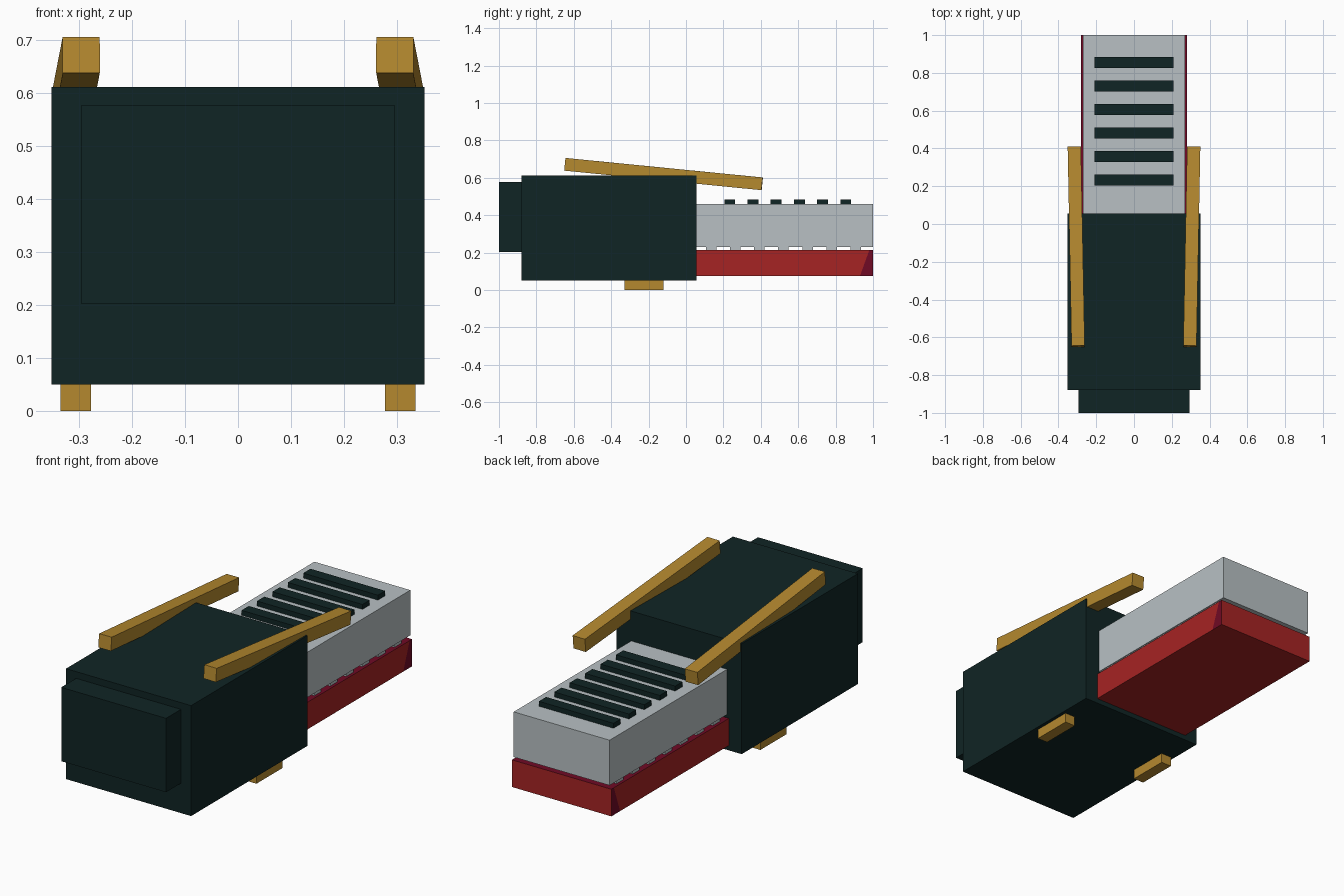
import bpy
import bmesh
from math import radians
from mathutils import Vector

cube = bpy.data.objects.get("Cube")
if cube:
    bpy.data.objects.remove(cube, do_unlink=True)


def material(name, rgb):
    mat = bpy.data.materials.new(name)
    mat.use_nodes = True
    mat.diffuse_color = (*rgb, 1)
    mat.node_tree.nodes["Principled BSDF"].inputs["Base Color"].default_value = (*rgb, 1)
    return mat


dark = material("dark teal", (0.005, 0.018, 0.018))
gold = material("gold", (0.46, 0.25, 0.028))
silver = material("silver grey", (0.48, 0.53, 0.55))
red = material("red", (0.38, 0.017, 0.017))
crimson = material("deep crimson", (0.16, 0.003, 0.018))


def box(name, mat, x, y, z, rotation=(0, 0, 0)):
    """Box from (min, max) ranges on each axis, turned about its centre."""
    ranges = (x, y, z)
    size = Vector([b - a for a, b in ranges])
    bm = bmesh.new()
    bmesh.ops.create_cube(bm, size=1)
    bmesh.ops.scale(bm, vec=size, verts=bm.verts)
    mesh = bpy.data.meshes.new(name)
    bm.to_mesh(mesh)
    bm.free()
    mesh.materials.append(mat)
    obj = bpy.data.objects.new(name, mesh)
    obj.location = [(a + b) / 2 for a, b in ranges]
    obj.rotation_euler = rotation
    bpy.context.collection.objects.link(obj)
    return obj


# Main housing and raised front block
box("housing", dark, (-0.352, 0.352), (-0.88, 0.055), (0.05, 0.612))
box("front_block", dark, (-0.295, 0.295), (-1, -0.87), (0.202, 0.578))

# Upper slide with raised ribs
box("upper_slide", silver, (-0.27, 0.27), (0, 1), (0.23, 0.46))
for i in range(6):
    y = 0.234 + i * 0.124
    box(f"rib_{i + 1}", dark, (-0.21, 0.21), (y - 0.029, y + 0.029), (0.45, 0.485))

# Spacers between the slide and the lower tray
for i in range(7):
    y = 0.134 + i * 0.129
    box(f"spacer_{i + 1}", silver, (-0.265, 0.265), (y - 0.028, y + 0.028), (0.205, 0.235))

# Lower tray, with crimson top and slanted crimson rear corners on its sides
tray = box("lower_tray", red, (-0.28, 0.28), (0, 1), (0.075, 0.213))
tray.data.materials.append(crimson)
bm = bmesh.new()
bm.from_mesh(tray.data)
sides = [f for f in bm.faces if abs(f.normal.x) > 0.9]
parts = set(sides)
for f in sides:
    parts.update(f.edges)
    parts.update(f.verts)
low = Vector((0, 0.93, 0.075)) - tray.location
high = Vector((0, 0.98, 0.213)) - tray.location
slope = high - low
bmesh.ops.bisect_plane(bm, geom=list(parts), plane_co=low,
                       plane_no=Vector((0, slope.z, -slope.y)))
for f in bm.faces:
    rear = f.calc_center_median().y > 0.4
    if f.normal.z > 0.9 or (abs(f.normal.x) > 0.9 and rear):
        f.material_index = 1
bm.to_mesh(tray.data)
bm.free()

# Tilted, slightly splayed bars on top and small feet below
for side, s in (("left", 1), ("right", -1)):
    cx = s * 0.306
    box(f"{side}_bar", gold, (cx - 0.035, cx + 0.035), (-0.65, 0.41), (0.586, 0.654),
        (radians(-5.65), 0, radians(-1.1 * s)))
    box(f"{side}_foot", gold, (s * 0.306 - 0.029, s * 0.306 + 0.029), (-0.33, -0.12), (0, 0.06))
